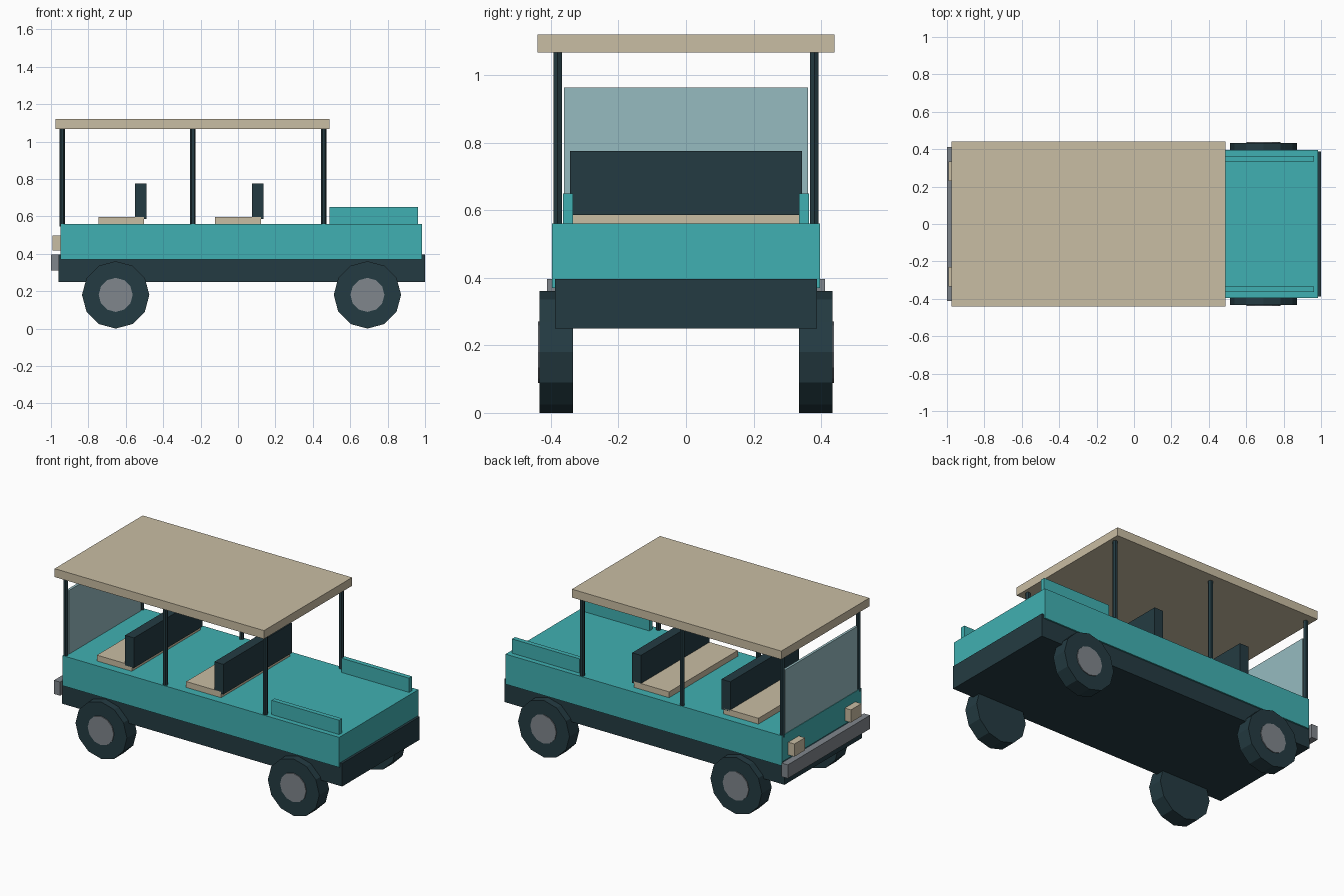
import bpy, math

if "Cube" in bpy.data.objects:
    bpy.data.objects.remove(bpy.data.objects["Cube"])


def srgb(r, g, b):
    lin = lambda c: c / 12.92 if c <= 0.04045 else ((c + 0.055) / 1.055) ** 2.4
    return (lin(r / 255), lin(g / 255), lin(b / 255), 1.0)


def material(name, rgb):
    m = bpy.data.materials.new(name)
    m.diffuse_color = srgb(*rgb)
    m.use_nodes = True
    m.node_tree.nodes["Principled BSDF"].inputs["Base Color"].default_value = m.diffuse_color
    return m


TEAL = material("teal_paint", (64, 176, 178))
DARK = material("dark_slate", (36, 59, 66))
TAN = material("tan_canvas", (201, 189, 163))
GREY = material("grey_metal", (128, 134, 140))
GLASS = material("pale_glass", (150, 187, 192))


def box(name, x, y, z, mat):
    """Box from (min, max) pairs along each axis."""
    lo, hi = zip(x, y, z)
    bpy.ops.mesh.primitive_cube_add(
        size=1, location=[(a + b) / 2 for a, b in zip(lo, hi)])
    ob = bpy.context.object
    ob.name = name
    ob.scale = [b - a for a, b in zip(lo, hi)]
    bpy.ops.object.transform_apply(location=False, rotation=False, scale=True)
    ob.data.materials.append(mat)
    return ob


def cylinder(name, sides, radius, depth, loc, rot, mat):
    bpy.ops.mesh.primitive_cylinder_add(
        vertices=sides, radius=radius, depth=depth, location=loc, rotation=rot)
    ob = bpy.context.object
    ob.name = name
    ob.data.materials.append(mat)
    return ob


# Lower frame, body tub and canopy
box("chassis", (-0.96, 1.0), (-0.387, 0.387), (0.25, 0.396), DARK)
box("body", (-0.95, 0.985), (-0.396, 0.396), (0.37, 0.56), TEAL)
box("roof", (-0.975, 0.49), (-0.44, 0.44), (1.067, 1.12), TAN)

# Nose: bumper and windscreen
box("bumper", (-1.0, -0.957), (-0.411, 0.411), (0.31, 0.396), GREY)
box("windscreen", (-0.947, -0.931), (-0.361, 0.361), (0.56, 0.963), GLASS)

# Two bench seats
for x in (-0.625, 0.0):
    box("seat_cushion", (x - 0.122, x + 0.122), (-0.343, 0.343), (0.55, 0.597), TAN)
    box("seat_back", (x + 0.075, x + 0.137), (-0.343, 0.343), (0.585, 0.775), DARK)

for s in (-1, 1):
    # Headlights and cargo bed side rails
    box("headlight", (-0.993, -0.945), sorted((s * 0.23, s * 0.335)), (0.417, 0.497), TAN)
    box("bed_rail", (0.49, 0.963), sorted((s * 0.334, s * 0.364)), (0.55, 0.65), TEAL)

    # Hexagonal roof posts
    for x in (-0.939, -0.241, 0.458):
        cylinder("roof_post", 6, 0.0147, 0.53, (x, s * 0.38, 0.81),
                 (0, 0, math.pi / 2), DARK)

    # Wheels with slightly raised hubs
    for x in (-0.654, 0.692):
        turn = (math.pi / 2, 0, 0)
        cylinder("tyre", 12, 0.18, 0.098, (x, s * 0.384, 0.18), turn, DARK)
        cylinder("hub", 12, 0.091, 0.05, (x, s * 0.413, 0.18), turn, GREY)
